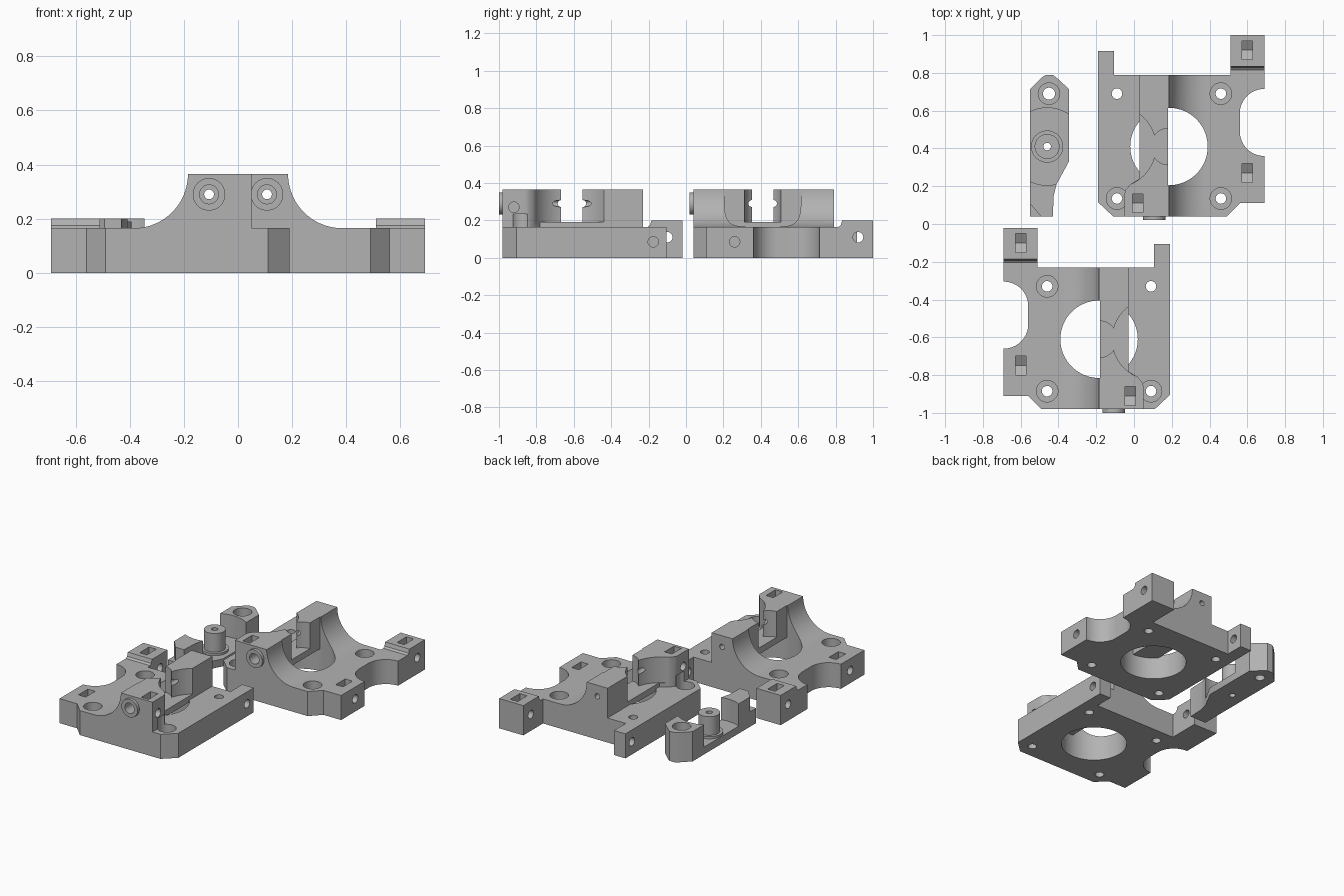
import bpy, bmesh
from math import sin, cos, pi, radians
from mathutils import Matrix

if "Cube" in bpy.data.objects:
    bpy.data.objects.remove(bpy.data.objects["Cube"])

grey = bpy.data.materials.new("plain grey")
grey.use_nodes = True
GREY = (0.45, 0.45, 0.45, 1)
grey.diffuse_color = GREY
grey.node_tree.nodes["Principled BSDF"].inputs["Base Color"].default_value = GREY


def arc(cx, cy, r, a0=0, a1=360, n=16):
    """Points on an arc, angles in degrees, both ends included."""
    return [(cx + r * cos(radians(a0 + (a1 - a0) * i / n)),
             cy + r * sin(radians(a0 + (a1 - a0) * i / n))) for i in range(n + 1)]


def prism(name, axis, pts, lo, hi):
    """Extrude a 2D outline along an axis: z takes (x, y), y takes (x, z), x takes (y, z)."""
    place = {"z": lambda a, b, h: (a, b, h),
             "y": lambda a, b, h: (a, h, b),
             "x": lambda a, b, h: (h, a, b)}[axis]
    bm = bmesh.new()
    low = [bm.verts.new(place(a, b, lo)) for a, b in pts]
    top = [bm.verts.new(place(a, b, hi)) for a, b in pts]
    bm.faces.new(low)
    bm.faces.new(top)
    for i in range(len(pts)):
        j = (i + 1) % len(pts)
        bm.faces.new((low[i], low[j], top[j], top[i]))
    bmesh.ops.recalc_face_normals(bm, faces=bm.faces)
    mesh = bpy.data.meshes.new(name)
    bm.to_mesh(mesh)
    bm.free()
    mesh.materials.append(grey)
    ob = bpy.data.objects.new(name, mesh)
    bpy.context.collection.objects.link(ob)
    return ob


def rod(axis, a, b, r, lo, hi, n=40):
    return prism("rod", axis, arc(a, b, r, 0, 360, n)[:-1], lo, hi)


def combine(target, tools, operation):
    """Merge or cut the tools into the target and remove them."""
    for tool in tools:
        mod = target.modifiers.new("combine", "BOOLEAN")
        mod.operation, mod.solver, mod.object = operation, "EXACT", tool
        bpy.ops.object.select_all(action="DESELECT")
        bpy.context.view_layer.objects.active = target
        target.select_set(True)
        bpy.ops.object.modifier_apply(modifier=mod.name)
        bpy.data.objects.remove(tool)


def smooth(ob):
    bpy.ops.object.select_all(action="DESELECT")
    bpy.context.view_layer.objects.active = ob
    ob.select_set(True)
    bpy.ops.object.shade_smooth_by_angle(angle=radians(30))


def nut_slot(x, y, z):
    """Hexagonal nut pocket, open to the top."""
    w, r = 0.05, 0.058
    pts = [(y, z - r), (y + w, z - r / 2), (y + w, z + 0.3), (y - w, z + 0.3), (y - w, z - r / 2)]
    return prism("slot", "x", pts, x - 0.027, x + 0.027)


PLATE, TOP, LUG = 0.165, 0.365, 0.2
CX, CY = 0.185, 0.41

# Base plate with tab, lug, rounded side notch and large round opening
outline = [(-0.19, 0.115), (-0.11, 0.04), (0.49, 0.04), (0.56, 0.11), (0.69, 0.11)]
outline += arc(0.69, 0.49, 0.13, 270, 180) + arc(0.69, 0.585, 0.13, 180, 90)
outline += [(0.69, 1.0), (0.51, 1.0), (0.51, 0.79), (-0.105, 0.79), (-0.105, 0.915), (-0.19, 0.915)]
bracket = prism("left_bracket", "z", outline, 0, PLATE)
combine(bracket, [rod("z", CX, CY, 0.205, -0.1, 0.4, 64)], "DIFFERENCE")

# Upright block with a concave flank, and its front foot
flank = arc(0.385, TOP, 0.2, 180, 270, 20)
block = prism("block", "y", [(0.03, 0.15), (0.03, TOP), (0.18, TOP)] + flank + [(0.385, 0.15)], 0.04, 0.79)
foot = prism("foot", "z", [(-0.05, 0.04), (0.06, 0.04), (0.06, 0.28), (0.03, 0.24), (-0.02, 0.21),
                           (-0.045, 0.18), (-0.05, 0.16)], 0.15, TOP)
combine(block, [foot], "UNION")
opening = [(0.18, CY - 0.205)] + arc(CX, CY, 0.205, -90, 90, 32) + [(0.18, CY + 0.205)]
combine(block, [prism("opening", "z", opening, 0.1, 0.5),
                rod("z", -0.1, CY, 0.215, 0.192, 0.5, 64),
                rod("z", CX, CY, 0.097, 0.192, 0.5)], "DIFFERENCE")

# Raised lug and feed boss
lug = prism("lug", "x", [(0.8, 0.1), (0.8, PLATE), (0.815, PLATE), (0.828, 0.175), (0.835, LUG),
                         (1.0, LUG), (1.0, 0.1)], 0.51, 0.69)
boss = rod("y", 0.107, 0.29, 0.06, 0.02, 0.1)
combine(bracket, [block, lug, boss], "UNION")

# Feed hole, vertical screw holes, cross holes and nut pockets
cutters = [rod("y", 0.107, 0.29, 0.018, -0.1, 1.0, 24), rod("y", 0.107, 0.29, 0.035, -0.1, 0.1)]
for x, y in ((0.46, 0.69), (0.46, 0.135), (-0.09, 0.135), (-0.09, 0.69)):
    cutters.append(rod("z", x, y, 0.028, -0.1, 0.24, 24))
    if (x, y) != (-0.09, 0.69):
        cutters.append(rod("z", x, y, 0.057, 0.11, 0.235))
cutters += [rod("x", 0.92, 0.11, 0.028, 0.4, 0.8, 24), rod("x", 0.26, 0.085, 0.028, 0.5, 0.8, 24),
            rod("x", 0.845, 0.085, 0.028, -0.3, -0.05, 24), rod("x", 0.1, 0.27, 0.028, -0.1, 0.06, 24)]
cutters += [nut_slot(0.6, 0.92, 0.11), nut_slot(0.6, 0.27, 0.085), nut_slot(0.02, 0.11, 0.27)]
combine(bracket, cutters, "DIFFERENCE")

# Mirrored second bracket
twin = bracket.copy()
twin.data = bracket.data.copy()
twin.name = "right_bracket"
bpy.context.collection.objects.link(twin)
twin.data.transform(Matrix.Translation((0, -1.02, 0)) @ Matrix.Scale(-1, 4, (1, 0, 0)))
twin.data.flip_normals()

# Pivot arm with a round recess, centre post and screw hole
arm_outline = [(-0.55, 0.04), (-0.43, 0.04), (-0.425, 0.15), (-0.41, 0.21), (-0.345, 0.33),
               (-0.345, 0.715), (-0.41, 0.775), (-0.43, 0.79), (-0.465, 0.79), (-0.49, 0.775), (-0.55, 0.715)]
arm = prism("pivot_arm", "z", arm_outline, 0, LUG)
combine(arm, [rod("z", -0.46, CY, 0.205, 0.05, 0.4, 64)], "DIFFERENCE")
combine(arm, [rod("z", -0.46, CY, 0.085, 0.02, 0.065), rod("z", -0.46, CY, 0.066, 0.02, 0.19)], "UNION")
corner = prism("corner", "z", [(-0.56, 0.03), (-0.485, 0.03), (-0.56, 0.12)], 0.1, 0.4)
combine(arm, [rod("z", -0.46, CY, 0.02, -0.1, 0.4, 24), rod("z", -0.45, 0.69, 0.032, -0.1, 0.4, 24),
              rod("z", -0.45, 0.69, 0.057, 0.12, 0.4), corner], "DIFFERENCE")

for part in (bracket, twin, arm):
    smooth(part)
